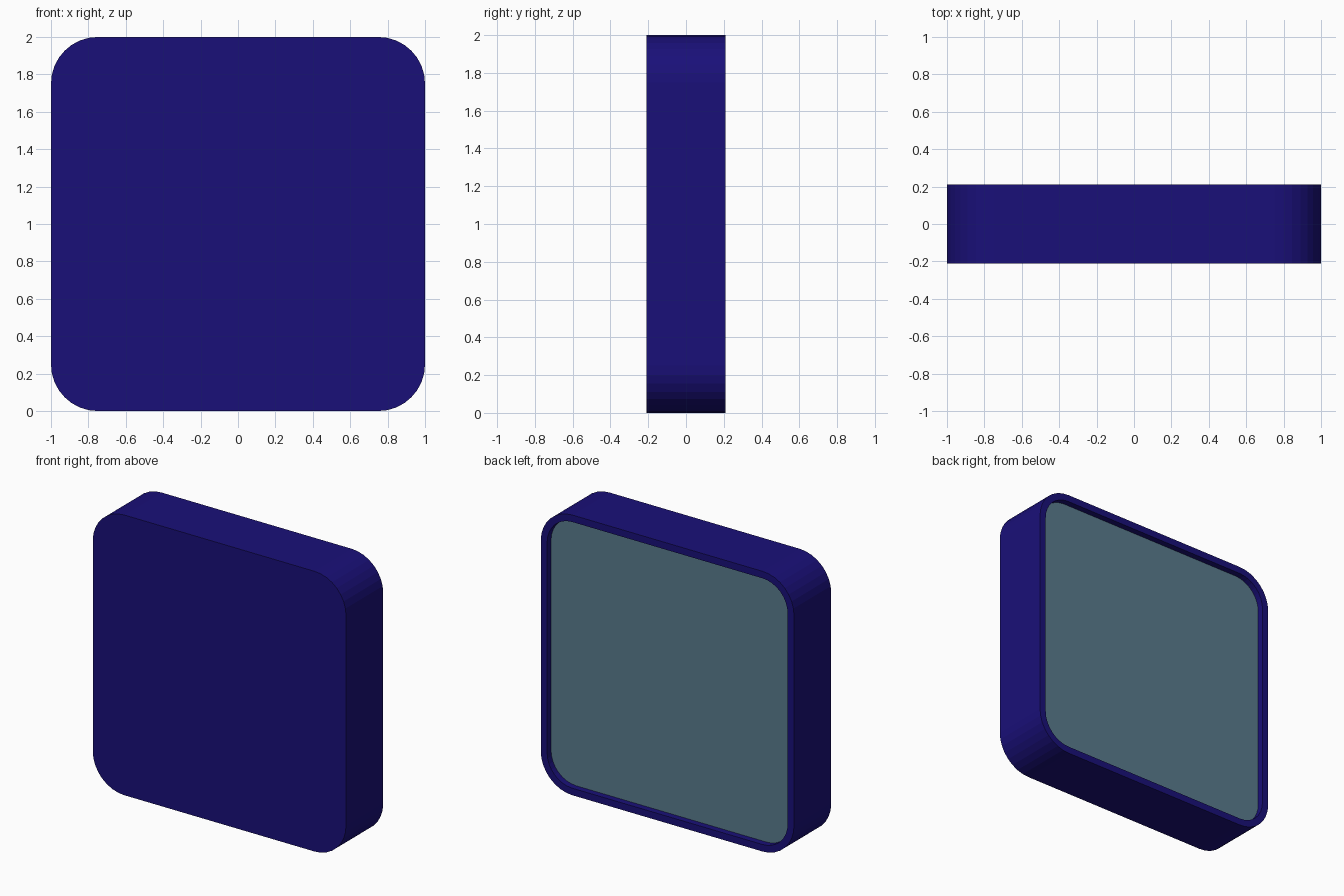
import bpy, bmesh, math

if "Cube" in bpy.data.objects:
    bpy.data.objects.remove(bpy.data.objects["Cube"])

HALF, DEPTH, RADIUS = 1.0, 0.21, 0.25   # half width, half depth, corner radius
RIM, RECESS, SLAB = 0.05, 0.045, 0.02   # rim width, recess depth, screen thickness
SEGS = 8


def material(name, rgb):
    m = bpy.data.materials.new(name)
    m.diffuse_color = (*rgb, 1)
    m.use_nodes = True
    m.node_tree.nodes["Principled BSDF"].inputs["Base Color"].default_value = m.diffuse_color
    return m


def ring(bm, inset, y):
    """Rounded-square loop in the xz plane, counter-clockwise seen from the front."""
    r, c = RADIUS - inset, HALF - RADIUS
    verts = []
    for q in range(4):
        mid = math.radians(45 + 90 * q)
        cx, cz = math.copysign(c, math.cos(mid)), math.copysign(c, math.sin(mid))
        for i in range(SEGS + 1):
            a = math.radians(90 * (q + i / SEGS))
            verts.append(bm.verts.new((cx + r * math.cos(a), y, 1 + cz + r * math.sin(a))))
    return verts


def loft(name, sections, mat):
    """Skin a series of (inset, y) loops and cap both ends."""
    bm = bmesh.new()
    rings = [ring(bm, *s) for s in sections]
    for a, b in zip(rings, rings[1:]):
        for i in range(len(a)):
            j = (i + 1) % len(a)
            bm.faces.new((a[i], b[i], b[j], a[j]))
    bm.faces.new(rings[0])
    bm.faces.new(rings[-1][::-1])
    bmesh.ops.recalc_face_normals(bm, faces=bm.faces)
    mesh = bpy.data.meshes.new(name)
    bm.to_mesh(mesh)
    bm.free()
    mesh.materials.append(mat)
    ob = bpy.data.objects.new(name, mesh)
    bpy.context.collection.objects.link(ob)
    return ob


blue = material("deep_blue", (0.010, 0.005, 0.19))
grey = material("blue_grey", (0.10, 0.20, 0.27))

# Body: solid rounded block with a shallow pocket in the back
floor_y = DEPTH - RECESS - SLAB
loft("body", [(0, -DEPTH), (0, DEPTH), (RIM, DEPTH), (RIM, floor_y)], blue)

# Back panel seated in the pocket
loft("back_panel", [(RIM, floor_y), (RIM, DEPTH - RECESS)], grey)
